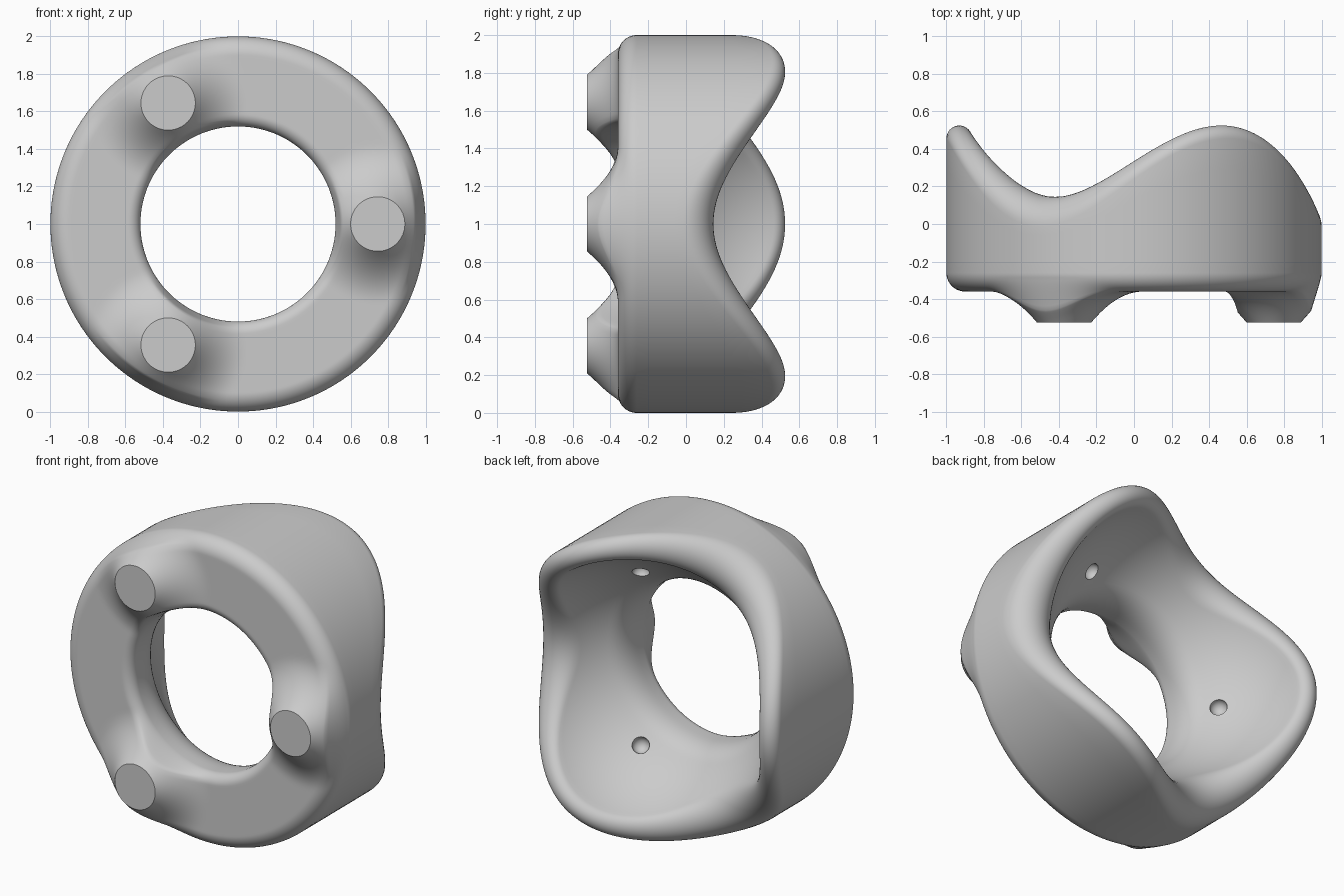
import bpy, bmesh, math
from mathutils import Vector

if "Cube" in bpy.data.objects:
    bpy.data.objects.remove(bpy.data.objects["Cube"])

TAU = 2 * math.pi
SEG = 192                        # steps around the ring
FRONT, FOOT_Y = -0.36, -0.525
BALL_R, BALL_Y = 0.871, 0.58     # spherical seat inside the ring
HOLE_R, EDGE = 0.52, 0.065       # opening and its front rounding
FEET = [Vector((0.745 * math.cos(a), 0.745 * math.sin(a))) for a in (0, TAU / 3, 2 * TAU / 3)]


def seat_radius(y):
    return math.sqrt(BALL_R ** 2 - (y - BALL_Y) ** 2)


def foot_weight(r, a):
    # flared foot shape: 1 at the edge of the pad, 0 where it melts into the ring
    p = Vector((r * math.cos(a), r * math.sin(a)))
    d = min((p - f).length for f in FEET)
    fade = min(1, max(0, (0.995 - r) / 0.05)) * min(1, max(0, (r - HOLE_R) / 0.03))
    return fade * max(0.0, (0.42 - d) / 0.275) ** 2


def section(a):
    # closed (radius, y) section of the ring at angle a
    # front face with rounded inner and outer edges, pulled out into the feet
    front, flat = [], HOLE_R + EDGE
    for i in range(13):
        t = i / 12 * math.pi / 2
        front.append((flat - EDGE * math.cos(t), FRONT + EDGE * (1 - math.sin(t))))
    front += [(flat + (0.90 - flat) * i / 22, FRONT) for i in range(1, 22)]
    for i in range(21):
        t = i / 20 * math.pi / 2
        front.append((0.90 + 0.10 * math.sin(t), FRONT + 0.10 * (1 - math.cos(t))))
    pts = []
    for r, y in front:
        pts.append((r, y + (FOOT_Y - y) * foot_weight(r, a)))
    # wavy rim: a round that touches both the outer wall and the seat
    top = 0.335 - 0.19 * math.cos(3 * a)
    T = top - BALL_Y
    B = 1 + T + BALL_R
    rho = B - math.sqrt(B * B - (1 + T * T - BALL_R ** 2))
    cr, cy = 1 - rho, top - rho
    # outer wall
    pts += [(1.0, -0.2 + (cy + 0.2) * i / 4) for i in range(4)]
    end = math.atan2(BALL_Y - cy, -cr)
    for i in range(17):
        t = i / 16 * end
        pts.append((cr + rho * math.cos(t), cy + rho * math.sin(t)))
    # spherical seat
    y1 = cy + rho * math.sin(end)
    y2 = -0.06
    for i in range(1, 17):
        y = y1 + (y2 - y1) * i / 16
        pts.append((seat_radius(y), y))
    # soft blend from the seat into the opening
    r2 = seat_radius(y2)
    yc = y2 - (r2 - HOLE_R) * r2 / (BALL_Y - y2)
    for i in range(1, 9):
        t = i / 8
        pts.append(((1 - t) ** 2 * r2 + (1 - (1 - t) ** 2) * HOLE_R,
                    (1 - t) ** 2 * y2 + 2 * t * (1 - t) * yc - t * t * 0.24))
    return pts


# ring body
bm = bmesh.new()
rings = []
for s in range(SEG):
    a = TAU * s / SEG
    rings.append([bm.verts.new((r * math.cos(a), y, 1 + r * math.sin(a))) for r, y in section(a)])
n = len(rings[0])
for s in range(SEG):
    A, B = rings[s], rings[(s + 1) % SEG]
    for i in range(n):
        j = (i + 1) % n
        bm.faces.new((A[i], A[j], B[j], B[i]))

# cut the feet flat and cap them with round pads
bmesh.ops.bisect_plane(bm, geom=bm.verts[:] + bm.edges[:] + bm.faces[:], dist=1e-5,
                       plane_co=(0, FOOT_Y, 0), plane_no=(0, -1, 0), clear_outer=True)
bmesh.ops.holes_fill(bm, edges=[e for e in bm.edges if e.is_boundary], sides=0)
bmesh.ops.recalc_face_normals(bm, faces=bm.faces[:])
mesh = bpy.data.meshes.new("ring_holder")
bm.to_mesh(mesh)
bm.free()
body = bpy.data.objects.new("ring_holder", mesh)
bpy.context.collection.objects.link(body)

grey = bpy.data.materials.new("plain_grey")
grey.diffuse_color = (0.6, 0.6, 0.6, 1)
grey.use_nodes = True
grey.node_tree.nodes["Principled BSDF"].inputs["Base Color"].default_value = grey.diffuse_color
mesh.materials.append(grey)

# three small bearing sockets in the seat
bm = bmesh.new()
for k in range(3):
    a = TAU / 6 + k * TAU / 3
    r = seat_radius(0.0)
    res = bmesh.ops.create_uvsphere(bm, u_segments=24, v_segments=16, radius=0.052)
    bmesh.ops.translate(bm, verts=res["verts"], vec=(r * math.cos(a), 0.0, 1 + r * math.sin(a)))
cut_mesh = bpy.data.meshes.new("socket_cutter")
bm.to_mesh(cut_mesh)
bm.free()
cut_mesh.materials.append(grey)
cutter = bpy.data.objects.new("socket_cutter", cut_mesh)
bpy.context.collection.objects.link(cutter)
cutter.hide_render = True

mod = body.modifiers.new("sockets", "BOOLEAN")
mod.operation, mod.solver, mod.object = "DIFFERENCE", "EXACT", cutter
bpy.context.view_layer.objects.active = body
body.select_set(True)
bpy.ops.object.modifier_apply(modifier=mod.name)
bpy.data.objects.remove(cutter)
bpy.ops.object.shade_smooth_by_angle(angle=math.radians(35))
